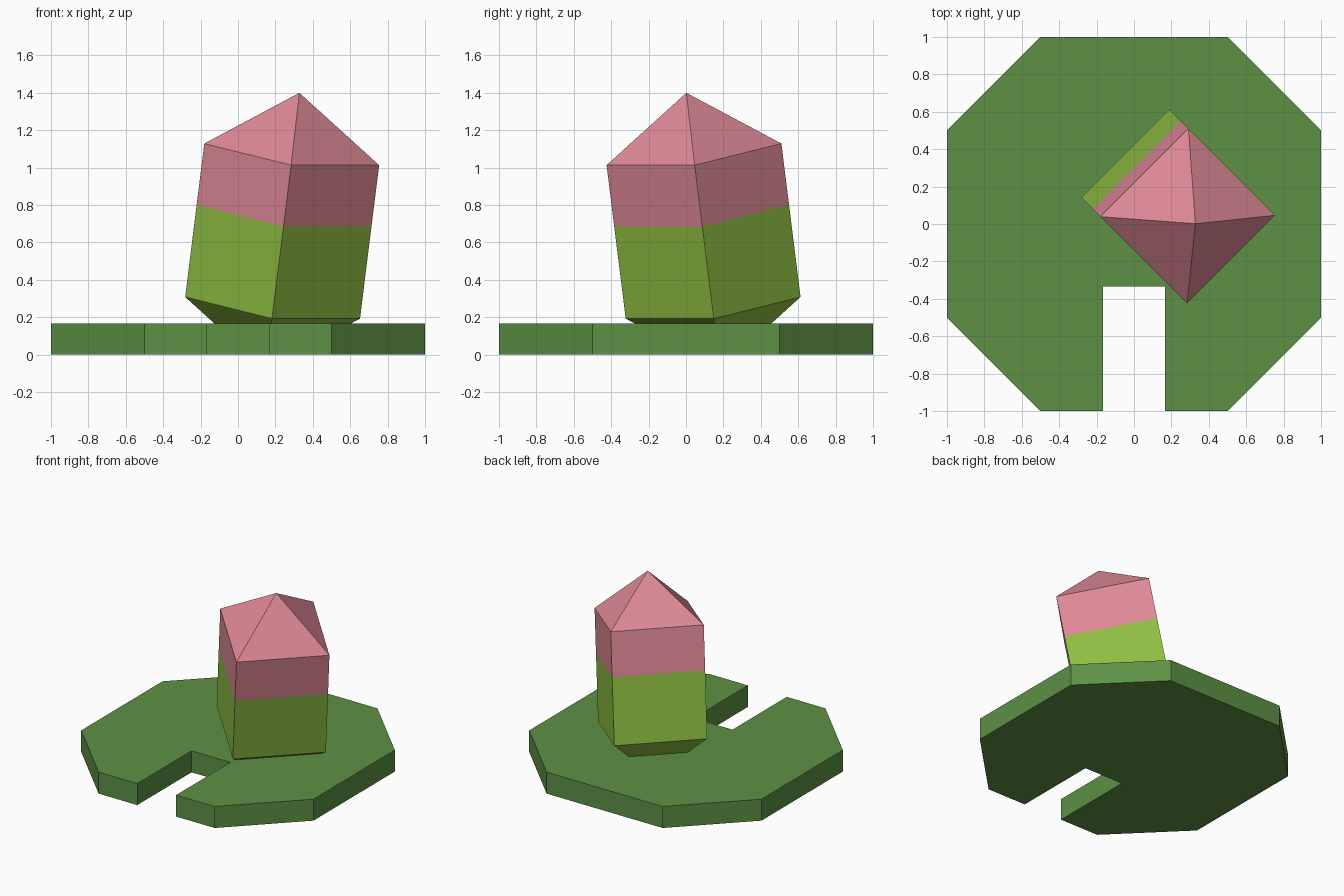
import bpy, bmesh, math
from mathutils import Matrix, Vector

if "Cube" in bpy.data.objects:
    bpy.data.objects.remove(bpy.data.objects["Cube"])


def material(name, rgb):
    m = bpy.data.materials.new(name)
    m.diffuse_color = (*rgb, 1)
    m.use_nodes = True
    m.node_tree.nodes["Principled BSDF"].inputs["Base Color"].default_value = m.diffuse_color
    return m


def make_object(name, bm, mat):
    bmesh.ops.recalc_face_normals(bm, faces=bm.faces)
    mesh = bpy.data.meshes.new(name)
    bm.to_mesh(mesh)
    bm.free()
    mesh.materials.append(mat)
    obj = bpy.data.objects.new(name, mesh)
    bpy.context.collection.objects.link(obj)
    return obj


pad_green = material("pad_green", (0.11, 0.285, 0.06))
bud_green = material("bud_green", (0.27, 0.51, 0.055))
petal_pink = material("petal_pink", (0.73, 0.25, 0.30))

# Lily pad: notched octagon, right half mirrored to the left
half = [(0.167, -0.333), (0.167, -1), (0.5, -1), (1, -0.5), (1, 0.5), (0.5, 1)]
outline = half + [(-x, y) for x, y in reversed(half)]
bm = bmesh.new()
base = bm.faces.new([bm.verts.new((x, y, 0)) for x, y in outline])
top = bmesh.ops.extrude_face_region(bm, geom=[base], use_keep_orig=True)["geom"]
bmesh.ops.translate(bm, vec=(0, 0, 0.167),
                    verts=[v for v in top if isinstance(v, bmesh.types.BMVert)])
make_object("lily_pad", bm, pad_green)


# Bud sections: square rings (radius, height) stacked along the tilted bud axis
def ring_stack(name, rings, mat, close_bottom=False, tip=None):
    bm = bmesh.new()
    loops = [[bm.verts.new((r * math.cos(i * math.pi / 2), r * math.sin(i * math.pi / 2), z))
              for i in range(4)] for r, z in rings]
    for a, b in zip(loops, loops[1:]):
        for i in range(4):
            j = (i + 1) % 4
            bm.faces.new((a[i], a[j], b[j], b[i]))
    if close_bottom:
        bm.faces.new(loops[0][::-1])
    if tip is not None:
        apex = bm.verts.new((0, 0, tip))
        for i in range(4):
            bm.faces.new((loops[-1][i], loops[-1][(i + 1) % 4], apex))
    obj = make_object(name, bm, mat)
    obj.matrix_world = (Matrix.Translation((0.185, 0.145, 0.25))
                        @ Matrix.Rotation(math.radians(10), 4, Vector((1, 1, 0))))
    return obj


R = 0.471
ring_stack("bud_base", [(R / 2, -0.167), (R, 0), (R, 0.5)], bud_green, close_bottom=True)
ring_stack("bud_petals", [(R, 0.5), (R, 0.833)], petal_pink, tip=1.167)
